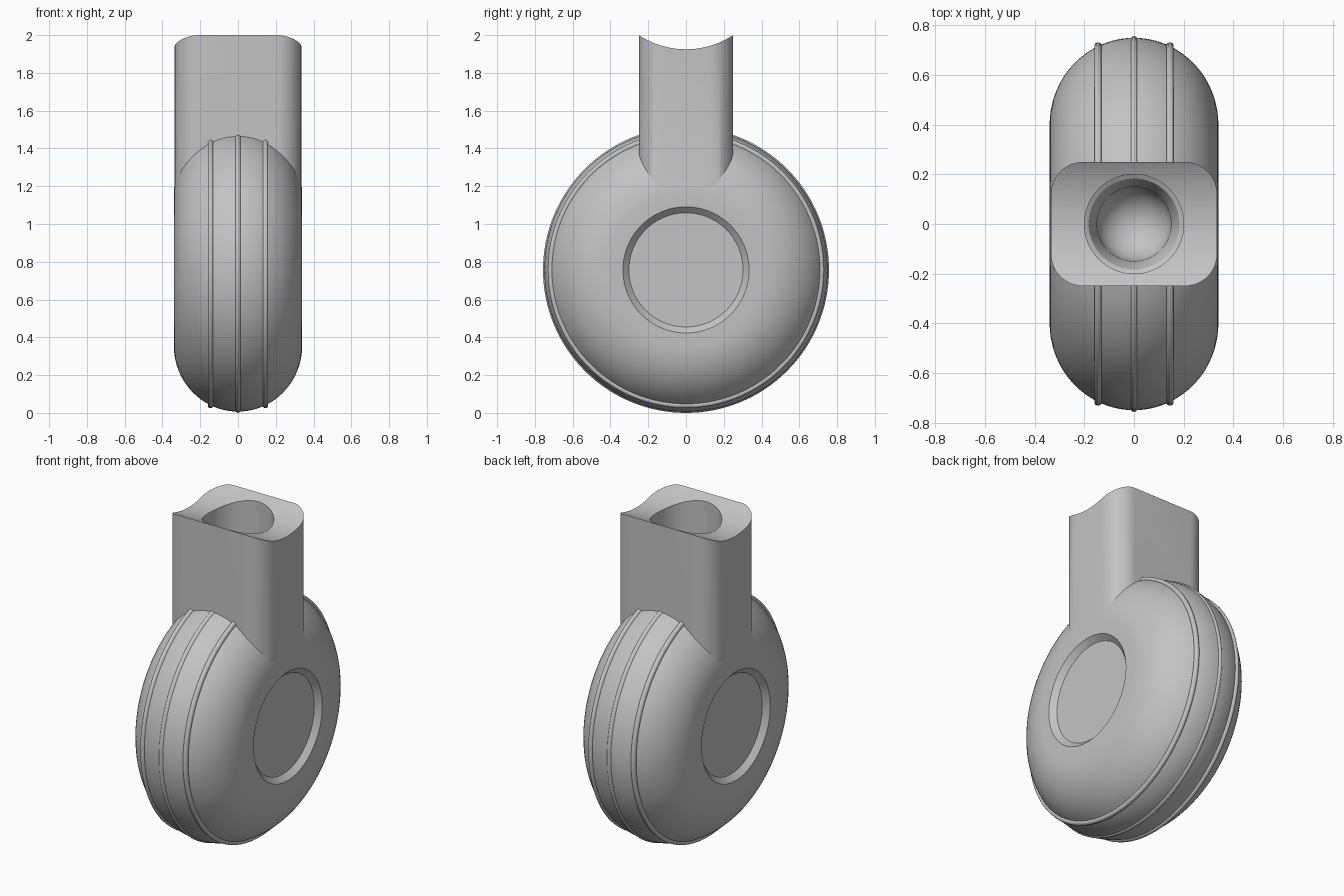
import bpy, bmesh, math
from mathutils import Matrix

cube = bpy.data.objects.get("Cube")
if cube:
    bpy.data.objects.remove(cube, do_unlink=True)

HUB_Z = 0.757
AXLE = Matrix.Translation((0, 0, HUB_Z)) @ Matrix.Rotation(math.pi / 2, 4, 'Y')

grey = bpy.data.materials.new("plain grey")
grey.use_nodes = True
grey.diffuse_color = (0.55, 0.55, 0.55, 1)
grey.node_tree.nodes["Principled BSDF"].inputs["Base Color"].default_value = grey.diffuse_color


def finish(name, bm):
    bmesh.ops.recalc_face_normals(bm, faces=bm.faces)
    mesh = bpy.data.meshes.new(name)
    bm.to_mesh(mesh)
    bm.free()
    mesh.materials.append(grey)
    obj = bpy.data.objects.new(name, mesh)
    bpy.context.collection.objects.link(obj)
    return obj


def lathe(name, profile, steps, matrix=Matrix(), closed=False):
    """Revolve (radius, height) points about z, then place the result."""
    bm = bmesh.new()
    verts = [bm.verts.new((r, 0, h)) for r, h in profile]
    edges = [bm.edges.new(pair) for pair in zip(verts, verts[1:])]
    if closed:
        edges.append(bm.edges.new((verts[-1], verts[0])))
    bmesh.ops.spin(bm, geom=verts + edges, cent=(0, 0, 0), axis=(0, 0, 1),
                   angle=math.tau, steps=steps)
    bmesh.ops.remove_doubles(bm, verts=bm.verts, dist=1e-5)
    bm.transform(matrix)
    return finish(name, bm)


def combine(target, tool, operation):
    """Apply a boolean and discard the tool object."""
    mod = target.modifiers.new(operation, 'BOOLEAN')
    mod.operation, mod.object, mod.solver = operation, tool, 'EXACT'
    bpy.context.view_layer.objects.active = target
    bpy.ops.object.modifier_apply(modifier=mod.name)
    bpy.data.objects.remove(tool, do_unlink=True)


# Wheel: elliptical tread with a shallow chamfered recess on each side
tread = []
for i in range(41):
    a = math.pi * i / 40
    tread.append((0.40 + 0.35 * math.sin(a), -0.34 * math.cos(a)))
recess = [(0, 0.308), (0.302, 0.308), (0.334, 0.34)]
profile = [(r, -h) for r, h in recess] + tread + recess[::-1]
body = lathe("wheel_with_neck", profile, 128, AXLE)

# Raised ridges round the tread
for x, radius in ((-0.145, 0.717), (0, 0.742), (0.145, 0.717)):
    ring = [(radius + 0.015 * math.cos(math.tau * k / 12),
             x + 0.015 * math.sin(math.tau * k / 12)) for k in range(12)]
    combine(body, lathe("tread_ridge", ring, 128, AXLE, closed=True), 'UNION')

# Neck: upright block with rounded corners
bm = bmesh.new()
bmesh.ops.create_cube(bm, size=1)
bm.transform(Matrix.Translation((0, 0, 1.575)) @ Matrix.Diagonal((0.67, 0.5, 0.95, 1)))
upright = [e for e in bm.edges if abs(e.verts[0].co.z - e.verts[1].co.z) > 0.5]
bmesh.ops.bevel(bm, geom=upright, offset=0.13, segments=12, profile=0.5, affect='EDGES')
neck = finish("neck", bm)

# Curved saddle across the top of the neck
saddle = lathe("saddle_cutter", [(0, -0.6), (0.454, -0.6), (0.454, 0.6), (0, 0.6)], 160,
               Matrix.Translation((0, 0, 2.379)) @ Matrix.Rotation(math.pi / 2, 4, 'Y'))
combine(neck, saddle, 'DIFFERENCE')
combine(body, neck, 'UNION')

# Stepped bore with a round bottom
bowl = [(0.15 * math.sin(math.pi / 2 * k / 12), 1.40 - 0.15 * math.cos(math.pi / 2 * k / 12))
        for k in range(13)]
bore = lathe("bore_cutter", bowl + [(0.183, 1.47), (0.2, 1.48), (0.2, 2.1), (0, 2.1)], 64)
combine(body, bore, 'DIFFERENCE')

# Smooth shading with crisp edges
bpy.ops.object.select_all(action='DESELECT')
body.select_set(True)
bpy.context.view_layer.objects.active = body
bpy.ops.object.shade_smooth_by_angle(angle=math.radians(25))
